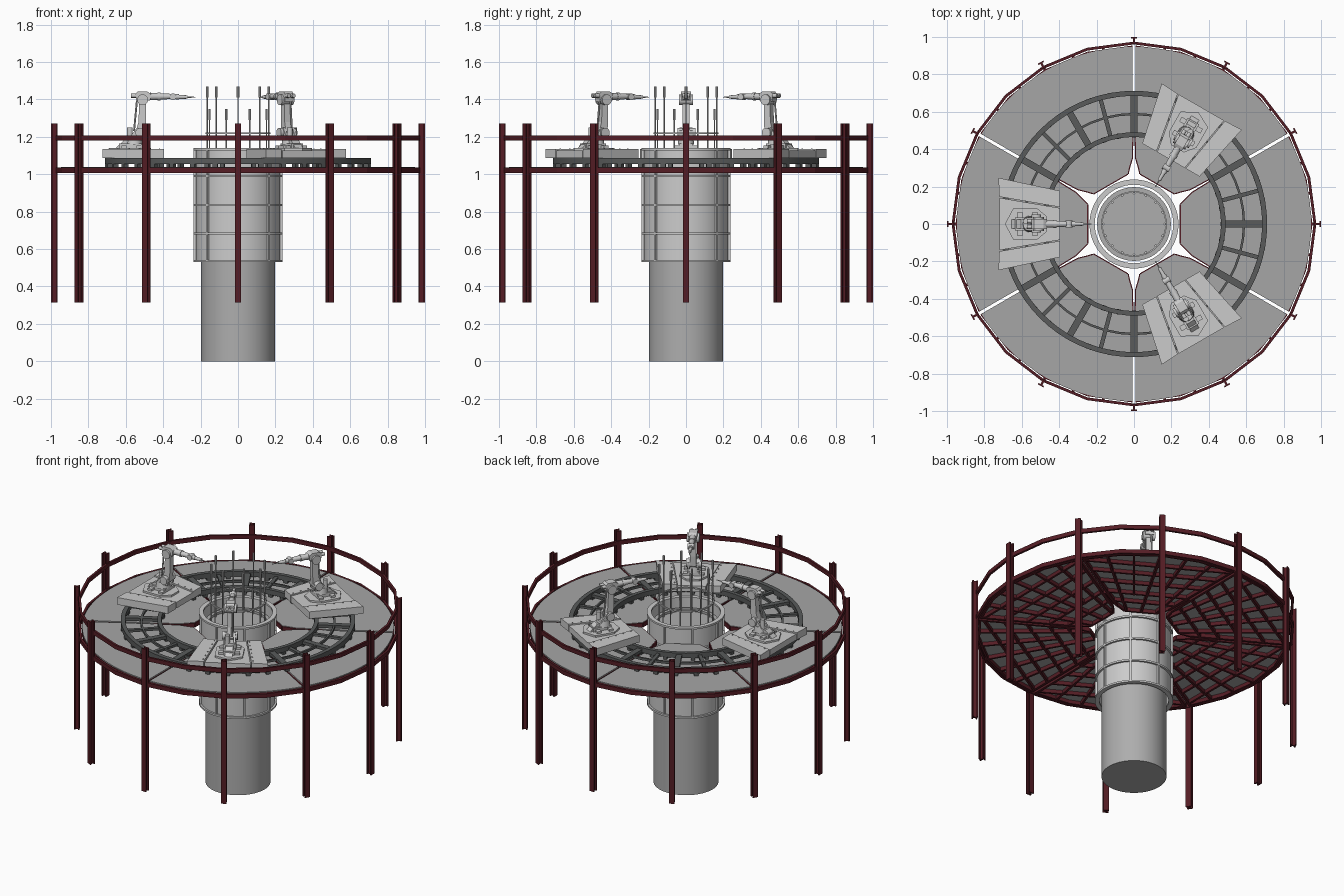
import bpy, bmesh
from math import sin, cos, pi, radians, tan
from mathutils import Vector, Matrix

if "Cube" in bpy.data.objects:
    bpy.data.objects.remove(bpy.data.objects["Cube"])


def material(name, r, g, b):
    m = bpy.data.materials.new(name)
    m.diffuse_color = (r, g, b, 1)
    m.use_nodes = True
    m.node_tree.nodes["Principled BSDF"].inputs["Base Color"].default_value = m.diffuse_color
    return m


RED = material("dark_red_steel", 0.09, 0.012, 0.018)
DECK = material("deck_grey", 0.38, 0.38, 0.38)
TRACK = material("track_grey", 0.1, 0.105, 0.105)
STONE = material("column_grey", 0.42, 0.42, 0.42)


def finish(name, bm, mat=None, smooth=False):
    bmesh.ops.recalc_face_normals(bm, faces=bm.faces[:])
    me = bpy.data.meshes.new(name)
    bm.to_mesh(me)
    bm.free()
    if mat:
        me.materials.append(mat)
    if smooth:
        me.shade_smooth()
        me.set_sharp_from_angle(angle=radians(35))
    ob = bpy.data.objects.new(name, me)
    bpy.context.collection.objects.link(ob)
    return ob


def solid(name, pts, lo, hi, mat=None, side=False):
    """Extrude an xy outline along z, or an xz outline along y when side is set."""
    bm = bmesh.new()
    at = (lambda p, d: (p[0], d, p[1])) if side else (lambda p, d: (p[0], p[1], d))
    a = [bm.verts.new(at(p, lo)) for p in pts]
    b = [bm.verts.new(at(p, hi)) for p in pts]
    bm.faces.new(a)
    bm.faces.new(b)
    for i in range(len(pts)):
        j = (i + 1) % len(pts)
        bm.faces.new((a[i], a[j], b[j], b[i]))
    return finish(name, bm, mat)


def box(name, x0, x1, y0, y1, z0, z1, mat=None):
    return solid(name, [(x0, y0), (x1, y0), (x1, y1), (x0, y1)], z0, z1, mat)


def beam(name, p, q, w, z0, z1, mat=None):
    p, q = Vector(p), Vector(q)
    n = (q - p).normalized().orthogonal() * w / 2
    return solid(name, [p + n, q + n, q - n, p - n], z0, z1, mat)


def rod(name, p, q, r0, r1=None, n=16, mat=None):
    p, q = Vector(p), Vector(q)
    d = q - p
    m = Matrix.Translation((p + q) / 2) @ d.to_track_quat('Z', 'Y').to_matrix().to_4x4()
    bm = bmesh.new()
    bmesh.ops.create_cone(bm, cap_ends=True, segments=n, radius1=r0, radius2=r1 or r0,
                          depth=d.length, matrix=m)
    return finish(name, bm, mat, True)


def ring(name, r0, r1, z0, z1, n=64, mat=None, smooth=True):
    bm = bmesh.new()
    prof = [(r0, z0), (r1, z0), (r1, z1), (r0, z1)]
    v = [[bm.verts.new((r * cos(2 * pi * i / n), r * sin(2 * pi * i / n), z)) for r, z in prof]
         for i in range(n)]
    for i in range(n):
        a, b = v[i], v[(i + 1) % n]
        for k in range(4):
            l = (k + 1) % 4
            bm.faces.new((a[k], a[l], b[l], b[k]))
    return finish(name, bm, mat, smooth)


def spin(objs, degrees):
    """Place linked copies of the objects around the z axis."""
    for ob in objs:
        for i, d in enumerate(degrees):
            o = ob if i == 0 else ob.copy()
            if i:
                bpy.context.collection.objects.link(o)
            o.rotation_euler.z = radians(d)


def steps(n, start=0):
    return [start + 360 * i / n for i in range(n)]


# Central column with its sleeve, flanges and ribs
rod("column", (0, 0, 0), (0, 0, 1.06), 0.197, n=64, mat=STONE)
ring("column_top_rim", 0.175, 0.197, 1.06, 1.075, mat=STONE)
ring("sleeve", 0.215, 0.226, 0.535, 1.135)
for z in (0.53, 0.677, 0.83, 0.985, 1.127):
    ring("sleeve_flange", 0.21, 0.238, z, z + 0.012)
spin([box("sleeve_rib", 0.222, 0.237, -0.006, 0.006, 0.535, 1.13)], steps(8))

# Reinforcing bars: tall and short alternate, each with a coupler
for start, top in ((0, 1.47), (22.5, 1.35)):
    bar = rod("rebar", (0.165, 0, 1.05), (0.165, 0, top), 0.004, n=8)
    cap = rod("rebar_coupler", (0.165, 0, top - 0.06), (0.165, 0, top), 0.007, n=8)
    spin([bar, cap], steps(8, start))
ring("rebar_hoop", 0.167, 0.175, 1.215, 1.224)

# Outer posts (H section) and the two perimeter rings
s, t, w = 0.017, 0.009, 0.006
half = [(s, -s), (s, s), (t, s), (t, w), (-t, w), (-t, s), (-s, s), (-s, -s),
        (-t, -s), (-t, -w), (t, -w), (t, -s)]
spin([solid("post", [(x + 0.982, y) for x, y in half], 0.315, 1.27, RED)], steps(12))
ring("deck_edge_ring", 0.96, 0.975, 1.008, 1.035, 24, RED, False)
ring("guard_rail", 0.96, 0.975, 1.18, 1.207, 24, RED, False)

# Six deck sectors with steel framing underneath
def edge(x, gap=0.007):
    return x * tan(pi / 6) - gap / cos(pi / 6)


inner = [(0.45, edge(0.45)), (0.31, edge(0.31, 0.012)), (0.275, 0.128), (0.25, 0.105)]
inner = inner + [(x, -y) for x, y in reversed(inner)]
arc = [(0.947 * cos(radians(a)), 0.947 * sin(radians(a)))
       for a in [-29.5 + 59 * i / 16 for i in range(17)]]
sector = [solid("deck_panel", inner + arc, 1.032, 1.039, DECK)]
for p, q in zip(inner, inner[1:]):
    sector.append(beam("inner_edge_beam", p, q, 0.012, 1.008, 1.036, RED))
B = (1.008, 1.032, RED)
for sgn in (1, -1):
    sector.append(beam("side_beam", (0.31, sgn * edge(0.31, 0.016)),
                       (0.83, sgn * edge(0.83, 0.016)), 0.016, *B))
for a in (-20, -10, 0, 10, 20):
    c, sn = cos(radians(a)), sin(radians(a))
    r = 0.255 / c if a % 20 == 0 else 0.45 / c
    sector.append(beam("radial_beam", (r * c, r * sn), (0.965 * c, 0.965 * sn), 0.014, *B))
for x in (0.36, 0.46, 0.58, 0.70, 0.81):
    y = edge(x, 0.012)
    sector.append(beam("cross_beam", (x, -y), (x, y), 0.014, *B))
for p, q in zip(arc[::4], arc[4::4]):
    sector.append(beam("outer_edge_beam", p, q, 0.014, *B))
spin(sector, steps(6))

# Circular track with sleepers and feet
ring("outer_track_rail", 0.685, 0.712, 1.055, 1.088, 72, TRACK)
ring("inner_track_rail", 0.465, 0.49, 1.055, 1.088, 72, TRACK)
ring("middle_track_rail", 0.582, 0.594, 1.06, 1.076, 48, TRACK)
spin([box("wide_sleeper", 0.48, 0.69, -0.018, 0.018, 1.058, 1.078, TRACK)], steps(12))
spin([box("narrow_sleeper", 0.48, 0.69, -0.011, 0.011, 1.058, 1.074, TRACK)], steps(12, 15))
spin([box("outer_track_foot", 0.684, 0.712, -0.013, 0.013, 1.038, 1.056, TRACK),
      box("inner_track_foot", 0.463, 0.491, -0.011, 0.011, 1.038, 1.056, TRACK)], steps(36))

# Robot carriage: centre plate, two wings and bolts (built along +x)
R = [solid("carriage_centre", [(0.395, -0.085), (0.72, -0.14), (0.72, 0.14), (0.395, 0.085)],
           1.088, 1.128)]
for sgn in (1, -1):
    R.append(solid("carriage_wing", [(0.395, sgn * 0.09), (0.72, sgn * 0.146),
                                     (0.725, sgn * 0.247), (0.395, sgn * 0.177)], 1.086, 1.134))
    for i in range(6):
        x, y = 0.42 + i * 0.054, sgn * (0.106 + i * 0.0092)
        R.append(rod("carriage_bolt", (x, y, 1.13), (x, y, 1.138), 0.004, n=6))

# Robot base and turret
R.append(solid("robot_base_plate", [(0.69, 0), (0.645, 0.085), (0.52, 0.085), (0.465, 0.04),
                                    (0.465, -0.04), (0.52, -0.085), (0.645, -0.085)], 1.127, 1.14))
R.append(box("robot_foot", 0.515, 0.635, -0.035, 0.035, 1.14, 1.165))
for x in (0.53, 0.61):
    R.append(box("robot_foot_lug", x - 0.014, x + 0.014, -0.065, 0.065, 1.14, 1.153))
R.append(solid("robot_base_wedge", [(0.655, 1.14), (0.57, 1.14), (0.57, 1.185), (0.605, 1.185)],
               -0.024, 0.024, side=True))
R.append(rod("robot_turret", (0.555, 0, 1.16), (0.555, 0, 1.2), 0.044, 0.038, 24))
for sgn in (1, -1):
    R.append(solid("shoulder_cheek", [(0.585, 1.19), (0.5, 1.19), (0.497, 1.235), (0.54, 1.25)],
                   sgn * 0.022, sgn * 0.034, side=True))
R.append(rod("shoulder_motor", (0.523, -0.05, 1.222), (0.523, 0.045, 1.222), 0.026, n=20))
R.append(rod("turret_motor", (0.578, -0.014, 1.19), (0.578, -0.014, 1.25), 0.015))

# Robot arm, wrist and tool
R.append(solid("lower_arm", [(0.55, 1.215), (0.497, 1.215), (0.492, 1.28), (0.492, 1.395),
                             (0.528, 1.395), (0.532, 1.28)], -0.019, 0.019, side=True))
R.append(rod("arm_strut", (0.556, 0.012, 1.23), (0.54, 0.012, 1.4), 0.005, n=8))
R.append(rod("elbow_joint", (0.51, -0.038, 1.398), (0.51, 0.038, 1.398), 0.029, n=20))
R.append(solid("elbow_housing", [(0.545, 1.39), (0.47, 1.395), (0.465, 1.43), (0.485, 1.442),
                                 (0.535, 1.442), (0.548, 1.43)], -0.026, 0.026, side=True))
for y in (-0.015, 0.015):
    R.append(rod("wrist_motor", (0.54, y, 1.42), (0.572, y, 1.42), 0.011, n=12))
R.append(rod("forearm", (0.47, 0, 1.416), (0.36, 0, 1.416), 0.02, 0.014))
R.append(rod("forearm_collar", (0.43, 0, 1.416), (0.415, 0, 1.416), 0.021))
R.append(rod("wrist_joint", (0.348, -0.02, 1.414), (0.348, 0.02, 1.414), 0.018))
R.append(rod("wrist_flange", (0.335, 0, 1.414), (0.315, 0, 1.414), 0.014))
R.append(rod("tool_body", (0.315, 0, 1.413), (0.27, 0, 1.413), 0.011, 0.009))
R.append(rod("tool_tip", (0.27, 0, 1.412), (0.228, 0, 1.412), 0.004, 0.002, 8))
spin(R, (180, 60, -60))
